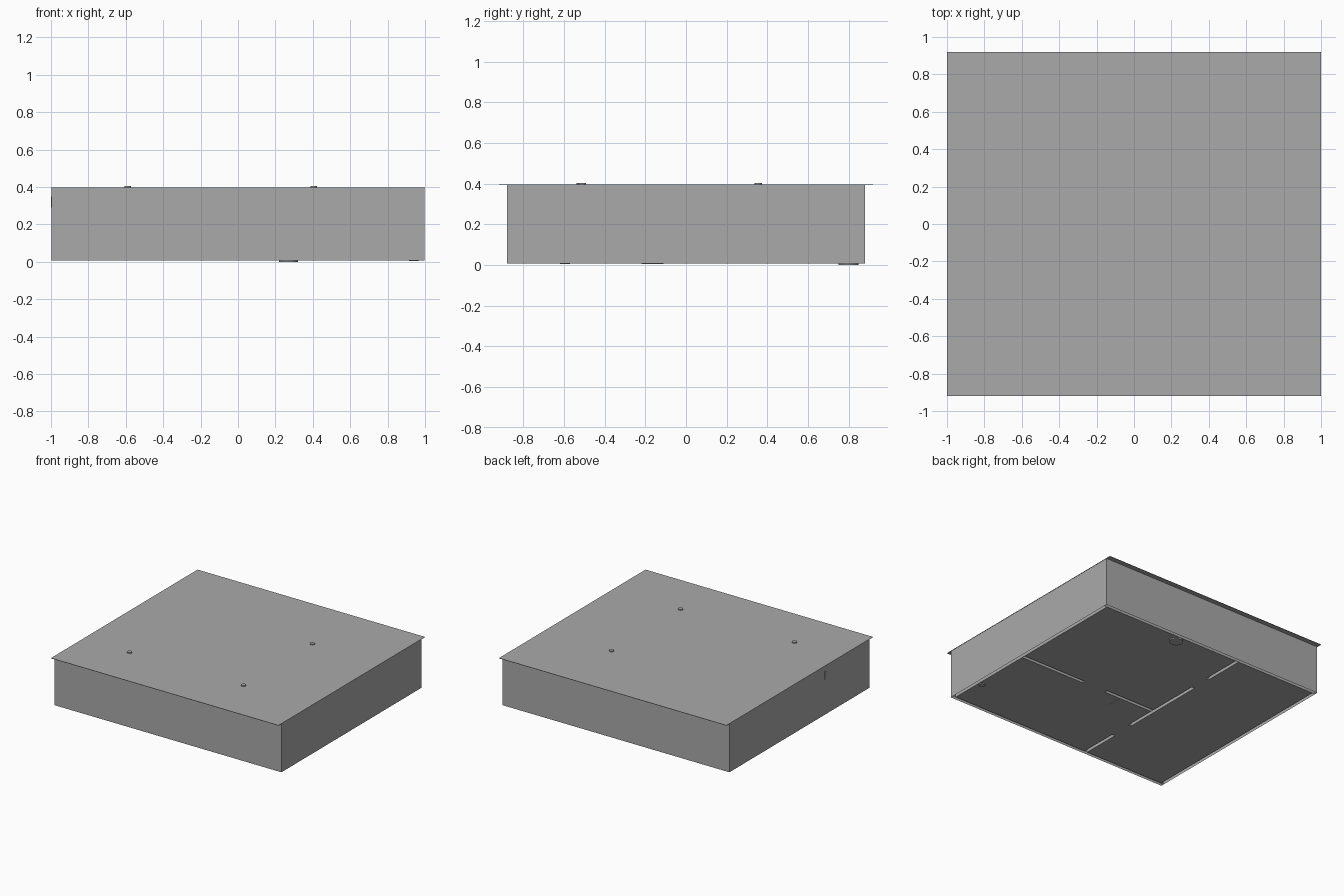
import bpy
import bmesh

cube = bpy.data.objects.get("Cube")
if cube:
    bpy.data.objects.remove(cube, do_unlink=True)

# One plain grey for everything
grey = bpy.data.materials.new("plain_grey")
grey.use_nodes = True
colour = (0.4, 0.4, 0.4, 1)
grey.diffuse_color = colour
grey.node_tree.nodes["Principled BSDF"].inputs["Base Color"].default_value = colour


def finish(name, bm):
    mesh = bpy.data.meshes.new(name)
    bm.to_mesh(mesh)
    bm.free()
    mesh.materials.append(grey)
    obj = bpy.data.objects.new(name, mesh)
    bpy.context.collection.objects.link(obj)
    return obj


def box(name, x, y, z, open_bottom=False):
    """Box between (low, high) pairs along each axis."""
    bm = bmesh.new()
    bmesh.ops.create_cube(bm, size=1)
    for v in bm.verts:
        v.co = [p[0] if c < 0 else p[1] for c, p in zip(v.co, (x, y, z))]
    if open_bottom:
        bm.normal_update()
        under = [f for f in bm.faces if f.normal.z < -0.5]
        bmesh.ops.delete(bm, geom=under, context='FACES_ONLY')
    return finish(name, bm)


def disc(name, x, y, radius, z):
    bm = bmesh.new()
    bmesh.ops.create_cone(bm, cap_ends=True, segments=24, radius1=radius,
                          radius2=radius, depth=z[1] - z[0])
    bmesh.ops.translate(bm, verts=bm.verts, vec=(x, y, sum(z) / 2))
    return finish(name, bm)


W, D = 0.998, 0.88            # outer half width and half depth
T = 0.025                     # wall thickness
LOW, TOP = 0.008, 0.394       # wall bottom and top
HEIGHT = (LOW, TOP)
CX, CY = -0.26, -0.09         # centre lines of the inner walls
H = T / 2
XI, YI = W - T, D - T         # inner faces of the outer walls

# Roof plate overhanging front and back
box("roof", (-1, 1), (-0.92, 0.92), (TOP, TOP + 0.003))

# Outer walls, hollow below
box("front_wall", (-W, W), (-D, -YI), HEIGHT, True)
box("back_wall", (-W, W), (YI, D), HEIGHT, True)
box("right_wall", (-W, -XI), (-YI, YI), HEIGHT, True)
box("left_wall", (XI, W), (-YI, YI), HEIGHT, True)

# Inner walls with door gaps
for i, span in enumerate([(-YI, -0.54), (-0.36, 0.36), (0.52, YI)]):
    box(f"long_inner_wall_{i}", (CX - H, CX + H), span, HEIGHT, True)
for i, span in enumerate([(CX + H, 0.19), (0.40, XI)]):
    box(f"cross_inner_wall_{i}", span, (CY - H, CY + H), HEIGHT, True)

# Floors of the three rooms and the doorways
FLOOR = (LOW + 0.002, LOW + 0.008)
box("right_room_floor", (-XI, CX - H), (-YI, YI), FLOOR)
box("back_room_floor", (CX + H, XI), (CY + H, YI), FLOOR)
box("front_room_floor", (CX + H, XI), (-YI, CY - H), FLOOR)
for i, span in enumerate([(-0.54, -0.36), (0.36, 0.52)]):
    box(f"doorway_floor_{i}", (CX - H, CX + H), span, FLOOR)
box("cross_doorway_floor", (0.19, 0.40), (CY - H, CY + H), FLOOR)

# Lamp fittings showing through the roof
for i, (x, y) in enumerate([(-0.59, -0.52), (0.405, 0.355), (0.405, -0.51)]):
    disc(f"lamp_fitting_{i}", x, y, 0.018, (TOP - 0.02, TOP + 0.011))

# Drains and furniture feet showing through the floor
disc("large_drain", 0.27, 0.80, 0.05, (0, 0.02))
disc("small_drain", 0.94, -0.595, 0.025, (0.004, 0.02))
box("furniture_edge", (0.045, 0.052), (-0.22, -0.11), (0.006, 0.02))

# Switch box showing through the right wall
box("switch_box", (-1, -0.97), (-0.345, -0.315), (0.29, 0.35))
